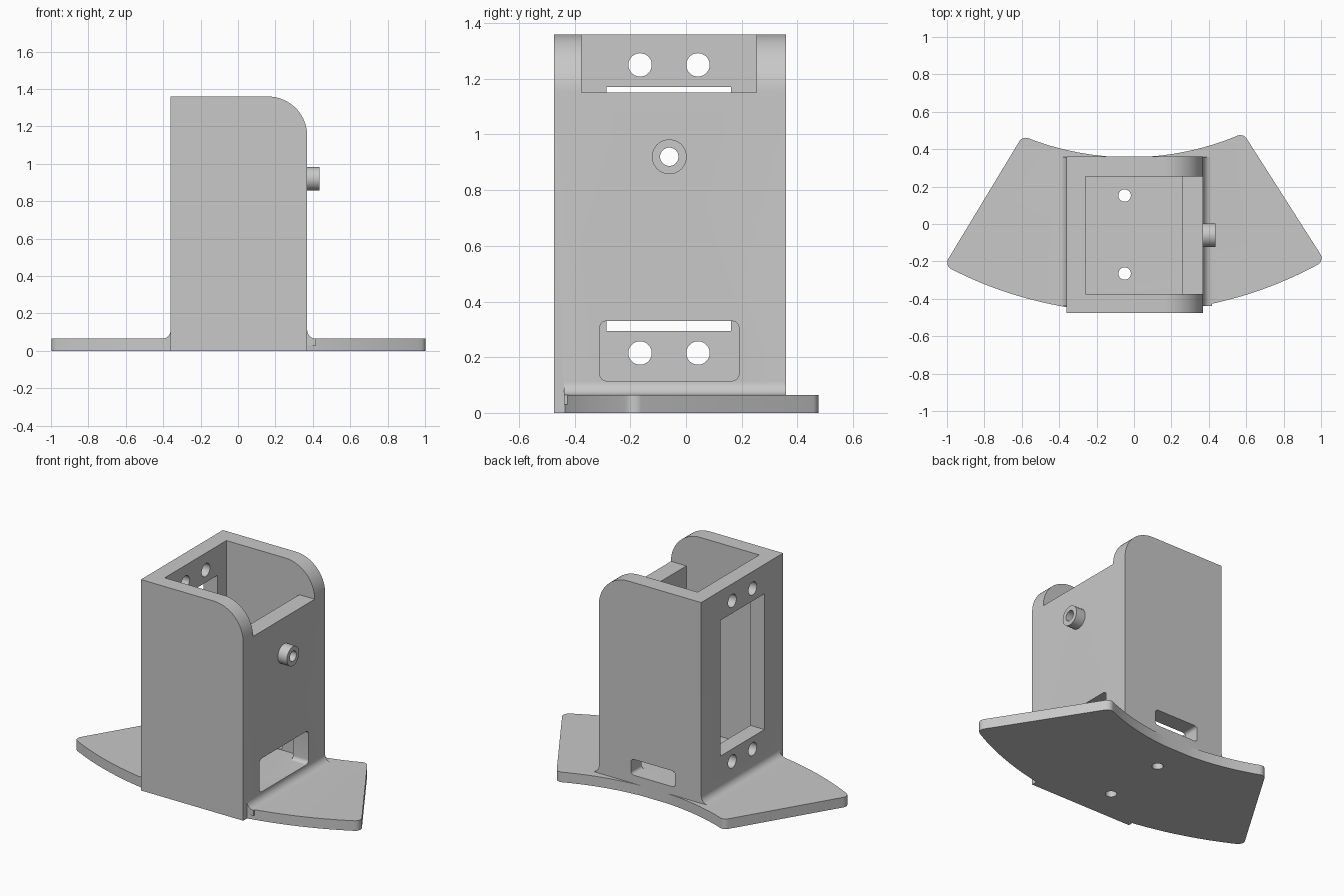
import bpy, bmesh, math
from mathutils import Vector, Matrix

if "Cube" in bpy.data.objects:
    bpy.data.objects.remove(bpy.data.objects["Cube"], do_unlink=True)

grey = bpy.data.materials.new("light_grey")
grey.use_nodes = True
colour = (0.58, 0.58, 0.58, 1)
grey.diffuse_color = colour
grey.node_tree.nodes["Principled BSDF"].inputs["Base Color"].default_value = colour


def rounded(corners, steps=8):
    """Outline from (u, v, radius) corners, rounding those with a radius."""
    out = []
    for i, (u, v, r) in enumerate(corners):
        p = Vector((u, v))
        if r == 0:
            out.append(p)
            continue
        a = (Vector(corners[i - 1][:2]) - p).normalized()
        b = (Vector(corners[(i + 1) % len(corners)][:2]) - p).normalized()
        half = a.angle(b) / 2
        centre = p + (a + b).normalized() * r / math.sin(half)
        start = p + a * r / math.tan(half) - centre
        end = p + b * r / math.tan(half) - centre
        sweep = math.pi - 2 * half
        for k in range(steps + 1):
            t = k / steps
            out.append(centre + (start * math.sin((1 - t) * sweep)
                                 + end * math.sin(t * sweep)) / math.sin(sweep))
    return out


def rect(u0, u1, v0, v1, r=0):
    return rounded([(u0, v0, r), (u1, v0, r), (u1, v1, r), (u0, v1, r)])


def circle(u, v, r, n=40):
    return [(u + r * math.cos(2 * math.pi * k / n),
             v + r * math.sin(2 * math.pi * k / n)) for k in range(n)]


def prism(name, outline, axis, lo, hi):
    """Extrude a 2D outline along an axis between two positions."""
    place = {"x": lambda u, v, d: (d, u, v),
             "y": lambda u, v, d: (u, d, v),
             "z": lambda u, v, d: (u, v, d)}[axis]
    bm = bmesh.new()
    ends = [[bm.verts.new(place(u, v, d)) for u, v in outline] for d in (lo, hi)]
    n = len(outline)
    for ring in ends:
        bm.faces.new(ring)
    for i in range(n):
        j = (i + 1) % n
        bm.faces.new((ends[0][i], ends[0][j], ends[1][j], ends[1][i]))
    bmesh.ops.recalc_face_normals(bm, faces=bm.faces)
    mesh = bpy.data.meshes.new(name)
    bm.to_mesh(mesh)
    bm.free()
    mesh.materials.append(grey)
    obj = bpy.data.objects.new(name, mesh)
    bpy.context.collection.objects.link(obj)
    return obj


def combine(target, other, operation):
    mod = target.modifiers.new(operation, "BOOLEAN")
    mod.operation, mod.solver, mod.object = operation, "EXACT", other
    bpy.context.view_layer.objects.active = target
    bpy.ops.object.modifier_apply(modifier=mod.name)
    bpy.data.objects.remove(other, do_unlink=True)


LEFT, RIGHT, FRONT, BACK, TOP, FLOOR = -0.36, 0.37, -0.475, 0.36, 1.36, 0.115
PLATE = 0.065

# Housing block with one rounded top edge
housing = prism("mount_housing", rounded([
    (LEFT, 0, 0), (RIGHT, 0, 0), (RIGHT, TOP, 0.21), (LEFT, TOP, 0)], 16), "y", FRONT, BACK)

# Curved base plate
def front_arc(x):
    return -0.472 + 2.1 - math.sqrt(2.1 ** 2 - x * x)

def back_arc(x):
    return 0.357 + 1.5 - math.sqrt(1.5 ** 2 - x * x)

outline = []
for arc, start, n in ((front_arc, -1.017, 32), (back_arc, 0.59, 16)):
    for k in range(n + 1):
        x = start * (1 - 2 * k / n)
        outline.append((x, arc(x), 0.04 if k in (0, n) else 0))
plate = prism("base_plate", rounded(outline), "z", 0, PLATE)
plate.data.transform(Matrix.Rotation(math.radians(0.7), 4, "Z"))
combine(housing, plate, "UNION")

# Concave fillets where the housing meets the plate
R = 0.047
for wall, side in ((LEFT, -1), (RIGHT, 1)):
    curve = [(wall + side * R * (1 - math.sin(a)), PLATE + R * (1 - math.cos(a)))
             for a in [math.pi / 2 * k / 8 for k in range(9)]]
    inside = wall - side * 0.03
    foot = [(inside, 0.03), (wall + side * R, 0.03)] + curve + [(inside, PLATE + R)]
    combine(housing, prism("foot_fillet", foot, "y", -0.438, BACK - 0.001), "UNION")

# Round boss on the side wall
combine(housing, prism("boss", circle(-0.06, 0.92, 0.0625), "x", RIGHT - 0.04, 0.435), "UNION")

# Inner cavity, open at the top, and the lowered side wall
cuts = [
    prism("cavity", rect(-0.26, 0.26, -0.375, 0.253), "z", FLOOR, 1.5),
    prism("wall_notch", rect(-0.375, 0.253, 1.15, 1.5), "x", 0.2, 0.5),
    prism("side_window", rect(-0.285, 0.162, 0.295, 1.17), "x", -0.5, -0.2),
    prism("side_opening", rect(-0.31, 0.19, FLOOR, 0.33, 0.025), "x", 0.2, 0.5),
    prism("back_slot", rect(-0.175, 0.14, FLOOR + 0.003, 0.22, 0.02), "y", 0.2, 0.5),
    prism("boss_hole", circle(-0.06, 0.92, 0.033), "x", 0.2, 0.5),
]
# Screw holes in the window wall and in the floor
for z in (0.215, 1.25):
    for y in (-0.165, 0.043):
        cuts.append(prism("wall_screw_hole", circle(y, z, 0.042), "x", -0.5, -0.2))
for y in (-0.265, 0.152):
    cuts.append(prism("floor_screw_hole", circle(-0.05, y, 0.033), "z", -0.1, 0.2))
for cut in cuts:
    combine(housing, cut, "DIFFERENCE")

bpy.ops.object.select_all(action="DESELECT")
housing.select_set(True)
bpy.context.view_layer.objects.active = housing
bpy.ops.object.shade_smooth_by_angle(angle=math.radians(30))
